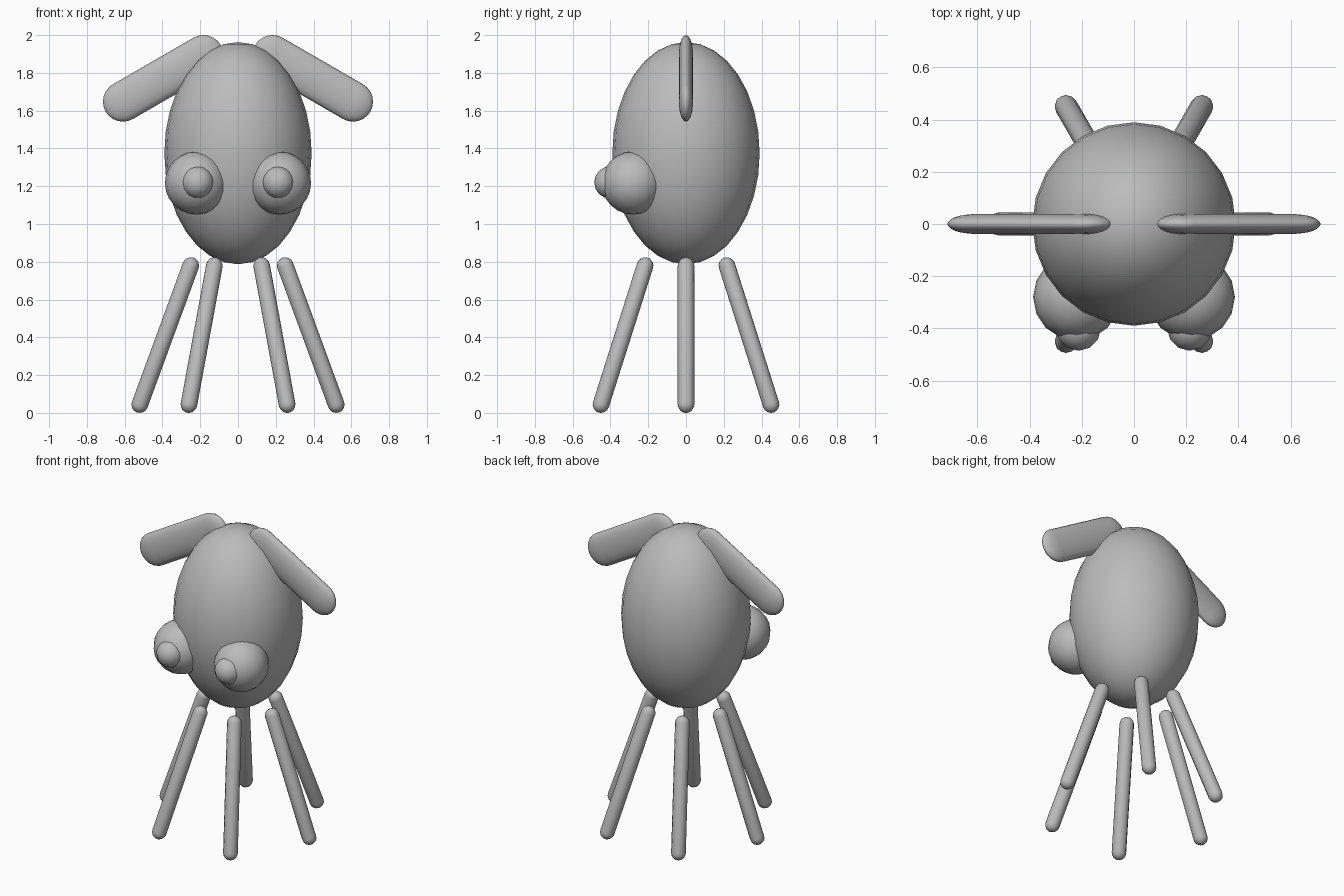
import bpy, bmesh, math
from mathutils import Vector, Matrix

if "Cube" in bpy.data.objects:
    bpy.data.objects.remove(bpy.data.objects["Cube"])

grey = bpy.data.materials.new("plain grey")
grey.diffuse_color = (0.5, 0.5, 0.5, 1)
grey.use_nodes = True
grey.node_tree.nodes["Principled BSDF"].inputs["Base Color"].default_value = grey.diffuse_color


def finish(bm, name):
    bmesh.ops.recalc_face_normals(bm, faces=bm.faces)
    mesh = bpy.data.meshes.new(name)
    bm.to_mesh(mesh)
    bm.free()
    mesh.materials.append(grey)
    for p in mesh.polygons:
        p.use_smooth = True
    obj = bpy.data.objects.new(name, mesh)
    bpy.context.collection.objects.link(obj)
    return obj


def ball(name, centre, radii, segs, rings):
    bm = bmesh.new()
    bmesh.ops.create_uvsphere(bm, u_segments=segs, v_segments=rings, radius=1)
    bmesh.ops.transform(bm, verts=bm.verts,
                        matrix=Matrix.Translation(centre) @ Matrix.Diagonal((*radii, 1)))
    return finish(bm, name)


def capsule(name, a, b, radius, segs, steps, flat_y=1.0):
    """Round-ended rod from a to b, spun from a profile; flat_y squashes it in y."""
    a, b = Vector(a), Vector(b)
    half = (b - a).length / 2
    bm = bmesh.new()
    profile = []
    for side in (-1, 1):
        for i in range(steps + 1):
            t = math.pi / 2 * i / steps
            t = t - math.pi / 2 if side < 0 else t
            profile.append(bm.verts.new((radius * math.cos(t), 0,
                                         side * half + radius * math.sin(t))))
    edges = [bm.edges.new(p) for p in zip(profile, profile[1:])]
    bmesh.ops.spin(bm, geom=profile + edges, cent=(0, 0, 0), axis=(0, 0, 1),
                   angle=2 * math.pi, steps=segs, use_duplicate=False)
    bmesh.ops.remove_doubles(bm, verts=bm.verts, dist=1e-5)
    turn = (b - a).to_track_quat('Z', 'Y').to_matrix().to_4x4()
    bmesh.ops.transform(bm, verts=bm.verts,
                        matrix=Matrix.Translation((a + b) / 2)
                        @ Matrix.Diagonal((1, flat_y, 1, 1)) @ turn)
    return finish(bm, name)


# Egg-shaped body
ball("body", (0, 0, 1.375), (0.39, 0.39, 0.588), 24, 16)

# Eyes, pupils and flat drooping ears, mirrored
for side, s in (("left", 1), ("right", -1)):
    ball(side + "_eye", (s * 0.22, -0.28, 1.217), (0.167, 0.167, 0.167), 16, 12)
    ball(side + "_pupil", (s * 0.213, -0.40, 1.22), (0.086, 0.086, 0.086), 12, 8)
    capsule(side + "_ear", (s * 0.183, 0, 1.894), (s * 0.609, 0, 1.648),
            0.106, 16, 6, flat_y=0.36)

# Six splayed legs in a ring
for i in range(6):
    c, s = math.cos(i * math.pi / 3), math.sin(i * math.pi / 3)
    capsule(f"leg_{i + 1}", (0.52 * c, 0.52 * s, 0.044),
            (0.25 * c, 0.25 * s, 0.78), 0.044, 12, 4)
